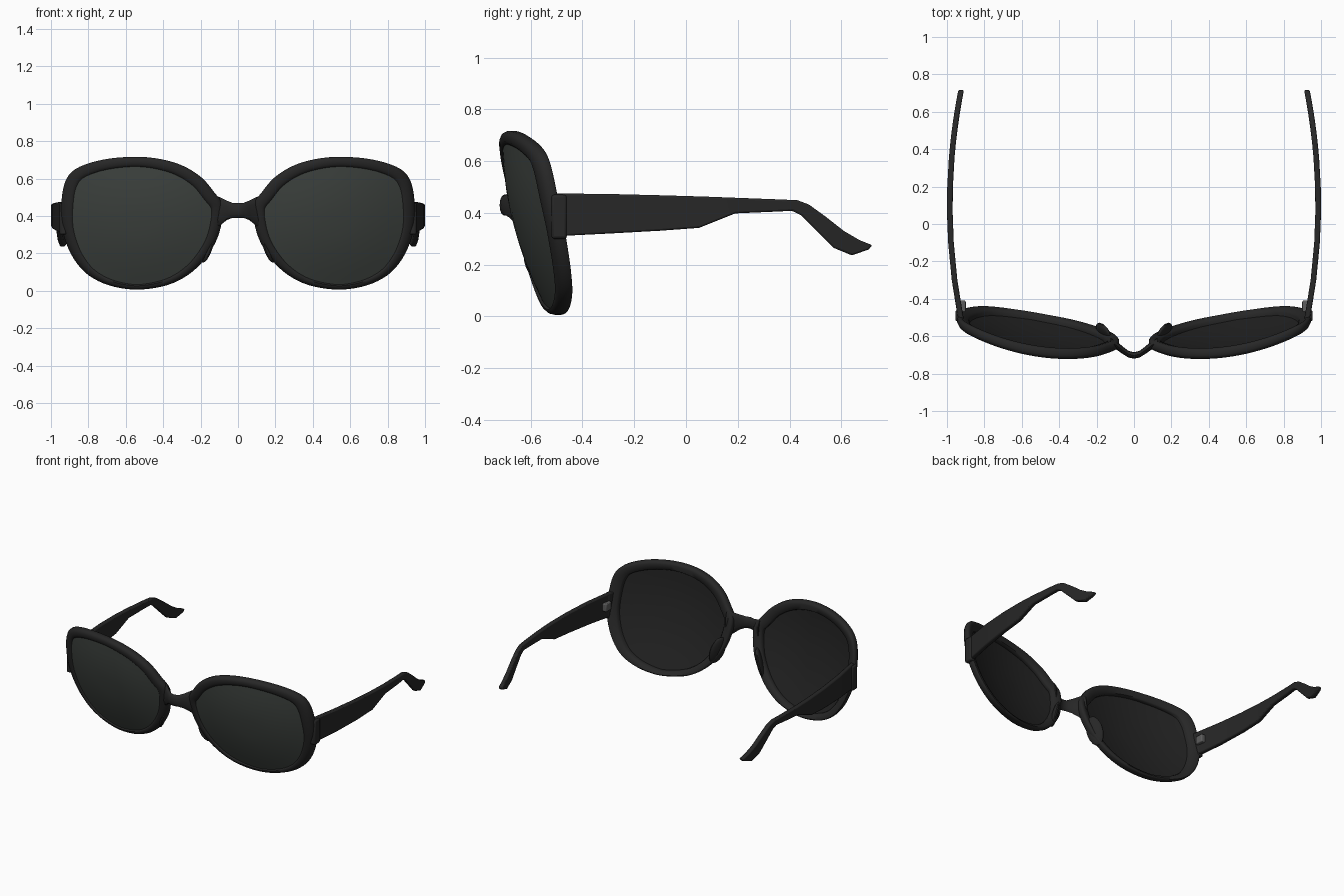
import bpy, bmesh, math
from mathutils import Vector

cube = bpy.data.objects.get("Cube")
if cube:
    bpy.data.objects.remove(cube, do_unlink=True)


def material(name, rgb, rough):
    m = bpy.data.materials.new(name)
    m.use_nodes = True
    m.diffuse_color = (*rgb, 1)
    bsdf = m.node_tree.nodes["Principled BSDF"]
    bsdf.inputs["Base Color"].default_value = (*rgb, 1)
    bsdf.inputs["Roughness"].default_value = rough
    return m


black = material("black frame", (0.02, 0.02, 0.02), 0.4)
tint = material("grey green lens", (0.05, 0.058, 0.052), 0.5)
dark = material("dark lens back", (0.016, 0.016, 0.016), 0.5)
metal = material("grey hinge", (0.11, 0.11, 0.11), 0.5)


def finish(name, bm, mats, bevel=0, angle=40, mirror=True):
    """Turn a bmesh into a shaded object, mirrored across x."""
    bmesh.ops.recalc_face_normals(bm, faces=bm.faces)
    me = bpy.data.meshes.new(name)
    bm.to_mesh(me)
    bm.free()
    ob = bpy.data.objects.new(name, me)
    bpy.context.collection.objects.link(ob)
    for m in mats:
        me.materials.append(m)
    bpy.ops.object.select_all(action='DESELECT')
    ob.select_set(True)
    bpy.context.view_layer.objects.active = ob
    bpy.ops.object.shade_smooth_by_angle(angle=math.radians(angle))
    if bevel:
        b = ob.modifiers.new("Bevel", 'BEVEL')
        b.width, b.segments = bevel, 2
    if mirror:
        ob.modifiers.new("Mirror", 'MIRROR').use_mirror_merge = False
    return ob


def bridge_loops(bm, a, b):
    n = len(a)
    return [bm.faces.new((a[i], a[(i + 1) % n], b[(i + 1) % n], b[i])) for i in range(n)]


def loft(bm, rings):
    """Skin a list of closed sections and cap both ends."""
    loops = [[bm.verts.new(p) for p in r] for r in rings]
    for a, b in zip(loops, loops[1:]):
        bridge_loops(bm, a, b)
    bm.faces.new(loops[0])
    bm.faces.new(loops[-1])


def front_y(x, z):
    """Wrapped and tilted front surface of the eyewear."""
    return -0.722 + 0.45 * (x - 0.35) ** 2 + 0.4 * (0.68 - z) ** 2


# Rim outline, smoothed into a closed curve
outline = [(.08, .45), (.13, .53), (.2, .61), (.31, .675), (.45, .71), (.6, .715),
           (.75, .695), (.87, .65), (.925, .58), (.945, .46), (.94, .33), (.895, .2),
           (.82, .1), (.72, .04), (.6, .01), (.48, .01), (.35, .04), (.24, .105),
           (.155, .2), (.1, .31)]
pts = [Vector(p) for p in outline]
N, SUB = len(pts), 4
curve = []
for i in range(N):
    a, b, c, d = (pts[(i + k) % N] for k in (-1, 0, 1, 2))
    for s in range(SUB):
        t = s / SUB
        curve.append(0.5 * (2 * b + (c - a) * t + (2 * a - 5 * b + 4 * c - d) * t * t
                            + (3 * b - a - 3 * c + d) * t ** 3))
M = len(curve)
normals = []
for i in range(M):
    t = (curve[(i + 2) % M] - curve[i - 2]).normalized()
    normals.append(Vector((-t.y, t.x)))


def offset(share, extra=0):
    """Outline moved inward by a share of the local rim width."""
    return [p - n * (share * (0.042 + 0.025 * abs(n.x) + 0.014 * n.y) + extra)
            for p, n in zip(curve, normals)]


def ring(bm, loop, depth):
    return [bm.verts.new((p.x, front_y(p.x, p.y) + depth, p.y)) for p in loop]


# Rim: cross-section swept around the outline
bm = bmesh.new()
section = [(0, .018), (.12, .005), (.35, 0), (.7, .002), (.85, .008), (1, .018),
           (1, .045), (.9, .054), (.3, .058), (.1, .052), (0, .042)]
loops = [ring(bm, offset(s), d) for s, d in section]
for a, b in zip(loops, loops[1:] + loops[:1]):
    bridge_loops(bm, a, b)
finish("rim", bm, [black], angle=50)

# Lens: curved sheet with a tinted front and a dark back
bm = bmesh.new()
edge = offset(1, -0.008)
centre = sum(edge, Vector((0, 0))) / M
for depth, index in ((.013, 0), (.026, 1)):
    rings = [ring(bm, [centre.lerp(p, s) for p in edge], depth)
             for s in (1, .8, .6, .4, .2)]
    faces = []
    for a, b in zip(rings, rings[1:]):
        faces += bridge_loops(bm, a, b)
    faces.append(bm.faces.new(rings[-1]))
    for f in faces:
        f.material_index = index
    if index:
        for f in bridge_loops(bm, outer, rings[0]):
            f.material_index = 1
    outer = rings[0]
finish("lens", bm, [tint, dark])

# Nose bridge: rounded bar arching forward in the middle
bm = bmesh.new()
half = [(0, -.703, .43, .04, .017), (.03, -.696, .43, .04, .018), (.06, -.675, .43, .052, .02),
        (.095, -.648, .425, .075, .023), (.125, -.632, .42, .09, .022)]
stations = [(-x, *r) for x, *r in half[:0:-1]] + half
loft(bm, [[(x, y + ry * math.cos(k * math.pi / 6), z + rz * math.sin(k * math.pi / 6))
           for k in range(12)] for x, y, z, rz, ry in stations])
finish("nose_bridge", bm, [black], mirror=False)

# Nose pads: flattened lobes behind the inner rims
bm = bmesh.new()
bmesh.ops.create_uvsphere(bm, u_segments=16, v_segments=10, radius=1)
for v in bm.verts:
    x, y, z = v.co
    v.co = (.163 + .03 * x + .012 * y - .025 * z, -.578 + .046 * y + .02 * x, .245 + .095 * z)
finish("nose_pad", bm, [black])


# Temple arms: paired top and bottom edge points, bowed outward
def arm_x(y):
    return 1.0 - 0.16 * (y - 0.1) ** 2


bm = bmesh.new()
top = [(-.52, .475), (-.3, .473), (-.1, .468), (.07, .463), (.2, .458), (.36, .452),
       (.43, .449), (.475, .432), (.54, .385), (.61, .33), (.67, .295), (.72, .275)]
bottom = [(-.5, .31), (-.3, .32), (-.1, .331), (.05, .342), (.19, .398), (.35, .405),
          (.41, .408), (.445, .39), (.5, .335), (.57, .265), (.64, .236), (.705, .258)]
rings = []
for (ty, tz), (by, bz) in zip(top, bottom):
    w = 0.03
    rings.append([(arm_x(ty), ty, tz), (arm_x(by), by, bz),
                  (arm_x(by) - w, by, bz), (arm_x(ty) - w, ty, tz)])
loft(bm, rings)
finish("temple_arm", bm, [black], bevel=0.007)


def block(name, loc, size, mat, bevel):
    bm = bmesh.new()
    bmesh.ops.create_cube(bm, size=1)
    for v in bm.verts:
        v.co = Vector(loc) + Vector(c * s for c, s in zip(v.co, size))
    finish(name, bm, [mat], bevel)


# End pieces joining rim and arm, and the small hinges
block("end_piece", (.935, -.49, .385), (.04, .06, .17), black, .01)
block("hinge", (.917, -.44, .4), (.035, .06, .055), metal, .006)
